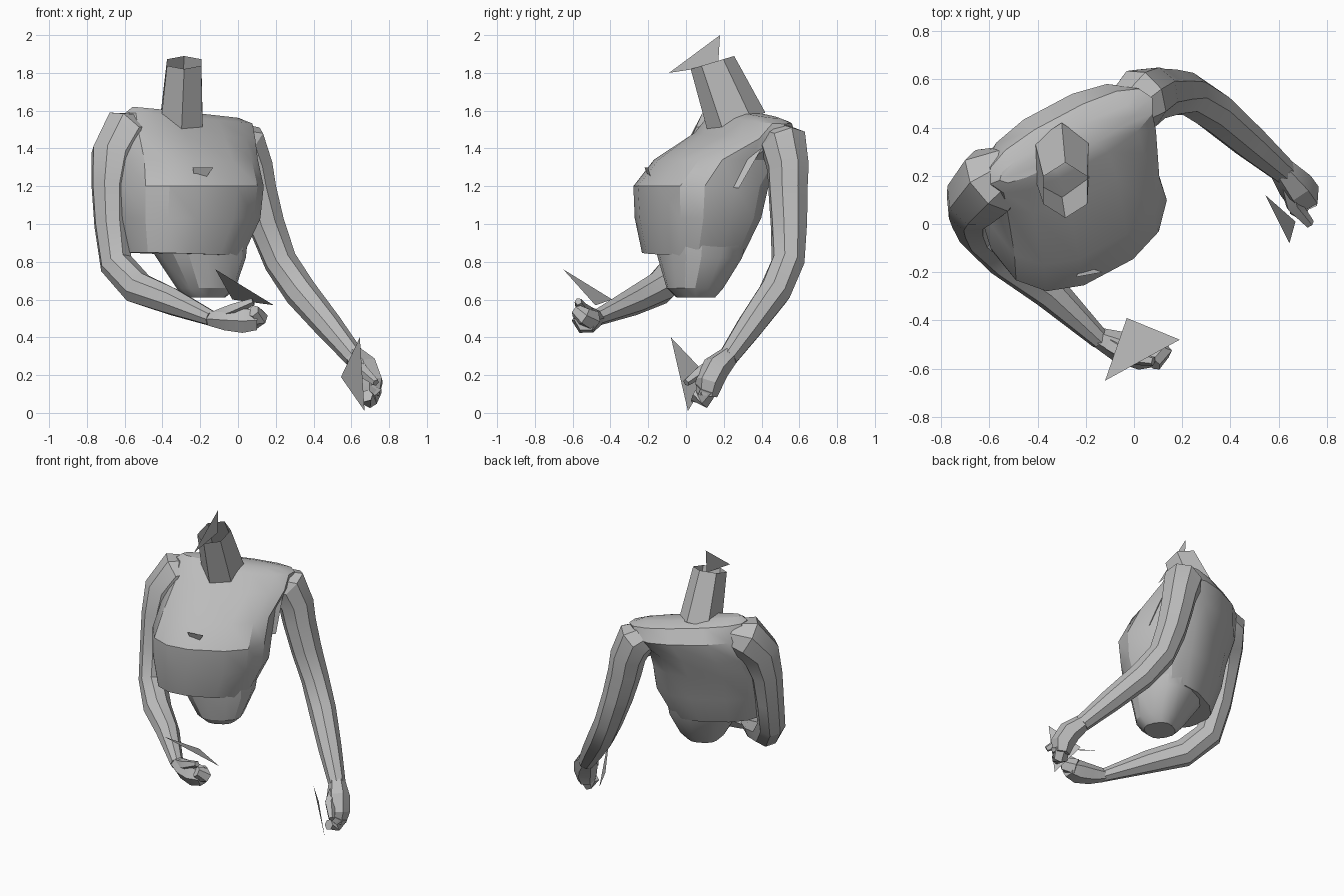
import bpy, bmesh, math
from mathutils import Vector

if "Cube" in bpy.data.objects:
    bpy.data.objects.remove(bpy.data.objects["Cube"])

grey = bpy.data.materials.new("plain_grey")
grey.use_nodes = True
grey.diffuse_color = (0.5, 0.5, 0.5, 1)
grey.node_tree.nodes["Principled BSDF"].inputs["Base Color"].default_value = (0.5, 0.5, 0.5, 1)

TURN = math.radians(28)                      # the torso is turned about z
LEFT = Vector((math.cos(TURN), math.sin(TURN), 0))
FRONT = Vector((math.sin(TURN), -math.cos(TURN), 0))
CHEST = Vector((-0.26, 0.09, 0))


def loft(name, rings, cap_start=True, cap_end=True, angle=28):
    """Skin a list of equal-length point rings."""
    bm = bmesh.new()
    loops = [[bm.verts.new(p) for p in ring] for ring in rings]
    n = len(rings[0])
    for low, high in zip(loops, loops[1:]):
        for i in range(n):
            j = (i + 1) % n
            bm.faces.new((low[i], low[j], high[j], high[i]))
    if cap_start:
        bm.faces.new(loops[0][::-1])
    if cap_end:
        bm.faces.new(loops[-1])
    bmesh.ops.recalc_face_normals(bm, faces=bm.faces)
    return finish(name, bm, angle)


def finish(name, bm, angle=28):
    mesh = bpy.data.meshes.new(name)
    bm.to_mesh(mesh)
    bm.free()
    mesh.materials.append(grey)
    obj = bpy.data.objects.new(name, mesh)
    bpy.context.collection.objects.link(obj)
    bpy.ops.object.select_all(action="DESELECT")
    obj.select_set(True)
    bpy.context.view_layer.objects.active = obj
    bpy.ops.object.shade_smooth_by_angle(angle=math.radians(angle))
    return obj


def torso_ring(z, mid, half, front, back, lean=0.0, n=14):
    """Rounded-box section across the turned torso."""
    ring = []
    for i in range(n):
        t = 2 * math.pi * i / n
        c, s = math.cos(t), math.sin(t)
        c = math.copysign(abs(c) ** 0.8, c)
        s = math.copysign(abs(s) ** 0.8, s)
        p = CHEST + LEFT * (mid + half * c) + FRONT * ((front + back) / 2 + (front - back) / 2 * s)
        ring.append(p + Vector((0, 0, z - lean * c)))
    return ring


def limb(name, path, sides=8, flat=1.0):
    """Tapered tube through (x, y, z, radius) stations."""
    pts = [Vector(p[:3]) for p in path]
    rings = []
    for i, p in enumerate(pts):
        d = (pts[min(i + 1, len(pts) - 1)] - pts[max(i - 1, 0)]).normalized()
        a = (LEFT - d * LEFT.dot(d)).normalized()
        b = d.cross(a)
        r = path[i][3]
        rings.append([p + a * r * math.cos(2 * math.pi * k / sides)
                      + b * r * flat * math.sin(2 * math.pi * k / sides) for k in range(sides)])
    return loft(name, rings)


def blade(name, *corners):
    """Single loose triangle."""
    bm = bmesh.new()
    bm.faces.new([bm.verts.new(c) for c in corners])
    return finish(name, bm)


# Waist tucked under the top
loft("waist", [torso_ring(*r) for r in (
    (0.61, 0.06, 0.10, 0.17, -0.02), (0.66, 0.06, 0.15, 0.22, -0.06),
    (0.82, 0.05, 0.23, 0.25, -0.16), (0.95, 0.02, 0.28, 0.26, -0.20))])

# Chest, back and shoulders
loft("chest", [torso_ring(*r) for r in (
    (0.84, -0.045, 0.31, 0.27, -0.19, 0.01), (1.03, -0.01, 0.375, 0.32, -0.27),
    (1.20, 0.0, 0.385, 0.335, -0.31), (1.34, 0.03, 0.37, 0.23, -0.38),
    (1.47, 0.10, 0.38, 0.0, -0.40, 0.02), (1.56, 0.12, 0.38, -0.11, -0.34, 0.03),
    (1.59, 0.10, 0.32, -0.17, -0.27, 0.03))])

# Open neck tilted forward
neck = []
for centre, rx, ry, slope in (((-0.30, 0.27, 1.53), 0.13, 0.15, 0.4),
                              ((-0.285, 0.14, 1.855), 0.105, 0.115, 0.3)):
    neck.append([Vector(centre) + Vector((rx * math.cos(t), ry * math.sin(t), slope * ry * math.sin(t)))
                 for t in (math.pi / 6 + k * math.pi / 3 for k in range(6))])
loft("neck", neck, cap_start=False, cap_end=False)

# Arms
limb("right_arm", [
    (-0.48, 0.25, 1.50, 0.09), (-0.59, 0.18, 1.47, 0.15), (-0.655, 0.11, 1.36, 0.13),
    (-0.675, 0.07, 1.20, 0.105), (-0.67, 0.03, 1.0, 0.095), (-0.645, -0.03, 0.79, 0.09),
    (-0.53, -0.14, 0.66, 0.09), (-0.35, -0.28, 0.59, 0.075), (-0.14, -0.48, 0.50, 0.042)])
limb("left_arm", [
    (-0.06, 0.46, 1.46, 0.09), (0.03, 0.52, 1.42, 0.13), (0.075, 0.54, 1.30, 0.115),
    (0.10, 0.54, 1.18, 0.108), (0.15, 0.545, 1.0, 0.10), (0.225, 0.54, 0.80, 0.09),
    (0.33, 0.47, 0.64, 0.088), (0.48, 0.34, 0.46, 0.075), (0.62, 0.22, 0.29, 0.055)])

# Half-closed hands: palm, curled fingers, thumb
limb("right_palm", [(-0.15, -0.47, 0.50, 0.042), (-0.06, -0.51, 0.495, 0.065),
                    (0.03, -0.53, 0.49, 0.075), (0.10, -0.53, 0.49, 0.06)], 6)
limb("right_fingers", [(0.06, -0.50, 0.49, 0.06), (0.11, -0.54, 0.51, 0.05),
                       (0.08, -0.58, 0.54, 0.035)], 6)
limb("right_thumb", [(-0.10, -0.50, 0.52, 0.035), (-0.02, -0.55, 0.55, 0.035),
                     (0.08, -0.57, 0.59, 0.02)], 5)
limb("left_palm", [(0.615, 0.225, 0.30, 0.055), (0.67, 0.16, 0.24, 0.075),
                   (0.70, 0.12, 0.16, 0.075), (0.70, 0.11, 0.09, 0.055)], 6)
limb("left_fingers", [(0.71, 0.11, 0.13, 0.06), (0.69, 0.09, 0.07, 0.05),
                      (0.68, 0.04, 0.09, 0.035)], 6)
limb("left_thumb", [(0.64, 0.16, 0.27, 0.035), (0.66, 0.08, 0.22, 0.035),
                    (0.73, 0.0, 0.16, 0.02)], 5)

# Loose triangles at the neck and wrists
blade("neck_triangle", (-0.28, -0.09, 1.80), (-0.28, 0.18, 2.0), (-0.28, 0.17, 1.84))
blade("right_hand_triangle", (-0.12, -0.65, 0.76), (0.19, -0.48, 0.57), (-0.03, -0.39, 0.60))
blade("left_hand_triangle", (0.645, -0.08, 0.40), (0.545, 0.12, 0.19), (0.67, 0.01, 0.01))

# Loose cloth flaps across the chest
blade("front_flap", (-0.24, -0.22, 1.30), (-0.13, -0.20, 1.30), (-0.22, -0.17, 1.18))
blade("side_flap", (-0.05, -0.10, 1.23), (0.10, 0.28, 1.19), (0.07, 0.40, 1.40))
